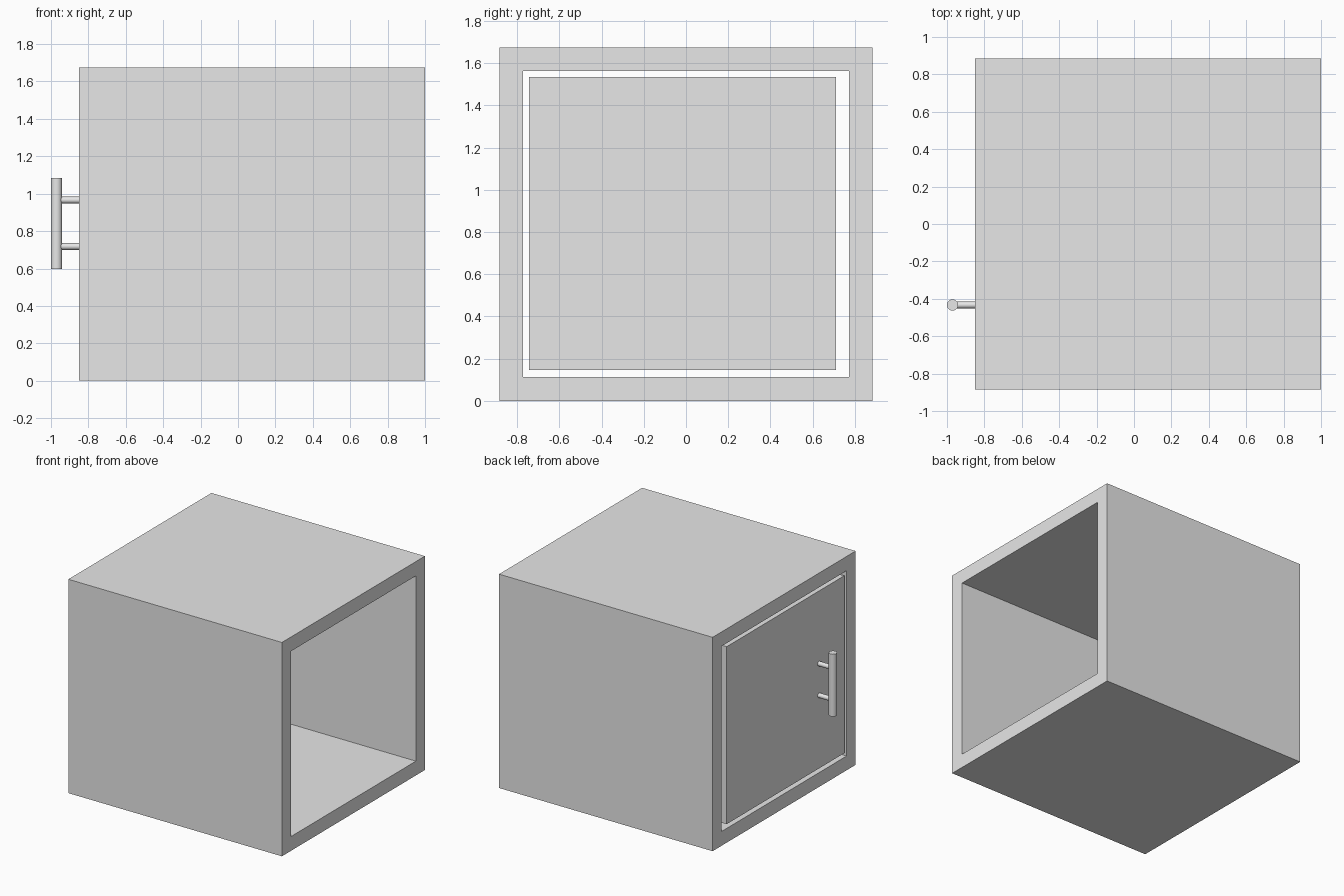
import bpy
import bmesh
import math
from mathutils import Matrix, Vector

cube = bpy.data.objects.get("Cube")
if cube:
    bpy.data.objects.remove(cube, do_unlink=True)

grey = bpy.data.materials.new("plain_grey")
grey.use_nodes = True
grey.diffuse_color = (0.8, 0.8, 0.8, 1)
grey.node_tree.nodes["Principled BSDF"].inputs["Base Color"].default_value = (0.8, 0.8, 0.8, 1)


def make_object(name, bm):
    mesh = bpy.data.meshes.new(name)
    bm.to_mesh(mesh)
    bm.free()
    mesh.materials.append(grey)
    obj = bpy.data.objects.new(name, mesh)
    bpy.context.collection.objects.link(obj)
    return obj


def box(name, low, high, open_ends=False):
    low, high = Vector(low), Vector(high)
    bm = bmesh.new()
    place = Matrix.Translation((low + high) / 2) @ Matrix.Diagonal((*(high - low), 1))
    bmesh.ops.create_cube(bm, size=1, matrix=place)
    if open_ends:
        ends = [f for f in bm.faces if abs(f.normal.x) > 0.9]
        bmesh.ops.delete(bm, geom=ends, context='FACES_ONLY')
    return make_object(name, bm)


def rod(name, start, end, radius):
    start, end = Vector(start), Vector(end)
    axis = end - start
    turn = axis.to_track_quat('Z', 'Y').to_matrix().to_4x4()
    bm = bmesh.new()
    bmesh.ops.create_cone(bm, cap_ends=True, segments=32, radius1=radius, radius2=radius,
                          depth=axis.length, matrix=Matrix.Translation((start + end) / 2) @ turn)
    obj = make_object(name, bm)
    bpy.ops.object.select_all(action='DESELECT')
    obj.select_set(True)
    bpy.context.view_layer.objects.active = obj
    bpy.ops.object.shade_smooth_by_angle(angle=math.radians(40))
    return obj


# Cabinet: square tube open at both ends, thickened inwards
FRONT = -0.85
cabinet = box("cabinet_shell", (FRONT, -0.885, 0), (1, 0.885, 1.675), open_ends=True)
wall = cabinet.modifiers.new("wall_thickness", 'SOLIDIFY')
wall.thickness = 0.112
wall.offset = -1
wall.use_even_offset = True

# Door: flush panel with a gap all round
box("door", (FRONT, -0.745, 0.145), (FRONT + 0.11, 0.71, 1.535))

# Handle: upright bar on two standoffs
BAR_X, BAR_Y = -0.97, -0.433
rod("handle_bar", (BAR_X, BAR_Y, 0.597), (BAR_X, BAR_Y, 1.085), 0.03)
for side, z in (("lower", 0.718), ("upper", 0.966)):
    rod(side + "_handle_post", (BAR_X, BAR_Y, z), (FRONT + 0.01, BAR_Y, z), 0.018)
